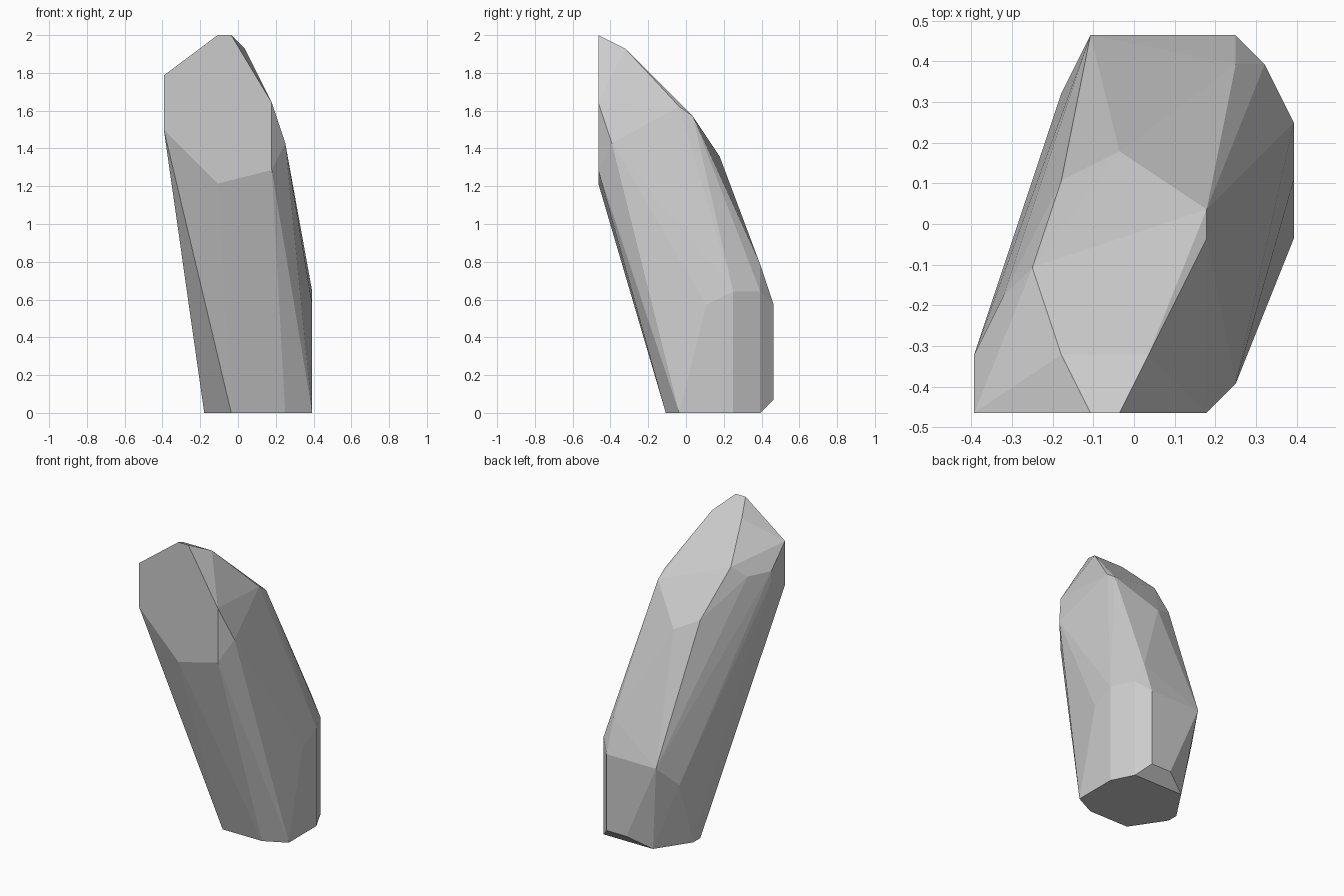
import bpy, bmesh

if "Cube" in bpy.data.objects:
    bpy.data.objects.remove(bpy.data.objects["Cube"])

# Leaning faceted stone: the convex hull of a few corner points
# on a regular lattice (x, y in half-steps, z in steps).
STEP = 2 / 28

front_facet = [(-5.5, 25), (-5.5, 21), (-1.5, 28), (-.5, 28),
               (2.5, 23), (2.5, 18), (-1.5, 17)]            # x, z at y = -6.5
base = [(-.5, -1.5), (3.5, -1.5), (5.5, -.5), (5.5, 3.5), (4.5, 5.5),
        (-.5, 5.5), (-2.5, 2.5), (-2.5, 1.5)]               # x, y at z = 0
back_facet = [(3.5, 8), (-1.5, 8), (3.5, 1), (1.5, 1)]      # x, z at y = 6.5
crown = [(.5, -4.5, 27), (-2.5, -4.5, 27), (-3.5, -1.5, 24), (-2.5, 1.5, 20),
         (-.5, 2.5, 19), (2.5, .5, 22), (2.5, -.5, 22.7)]
sides = [(3.5, -5.5, 20), (5.5, 1.5, 8), (5.5, 3.5, 9), (4.5, 5.5, 9),
         (3.5, 5.5, 11), (-2.5, 4.5, 6), (-4.5, -2.5, 23),
         (-5.5, -4.5, 23), (-5.5, -4.5, 22)]

points = ([(x, -6.5, z) for x, z in front_facet]
          + [(x, y, 0) for x, y in base]
          + [(x, 6.5, z) for x, z in back_facet] + crown + sides)

bm = bmesh.new()
for p in points:
    bm.verts.new([c * STEP for c in p])
hull = bmesh.ops.convex_hull(bm, input=bm.verts)
loose = [v for v in bm.verts if not v.link_faces]
bmesh.ops.delete(bm, geom=loose, context='VERTS')
bmesh.ops.recalc_face_normals(bm, faces=bm.faces)

mesh = bpy.data.meshes.new("stone")
bm.to_mesh(mesh)
bm.free()
stone = bpy.data.objects.new("stone", mesh)
bpy.context.collection.objects.link(stone)
